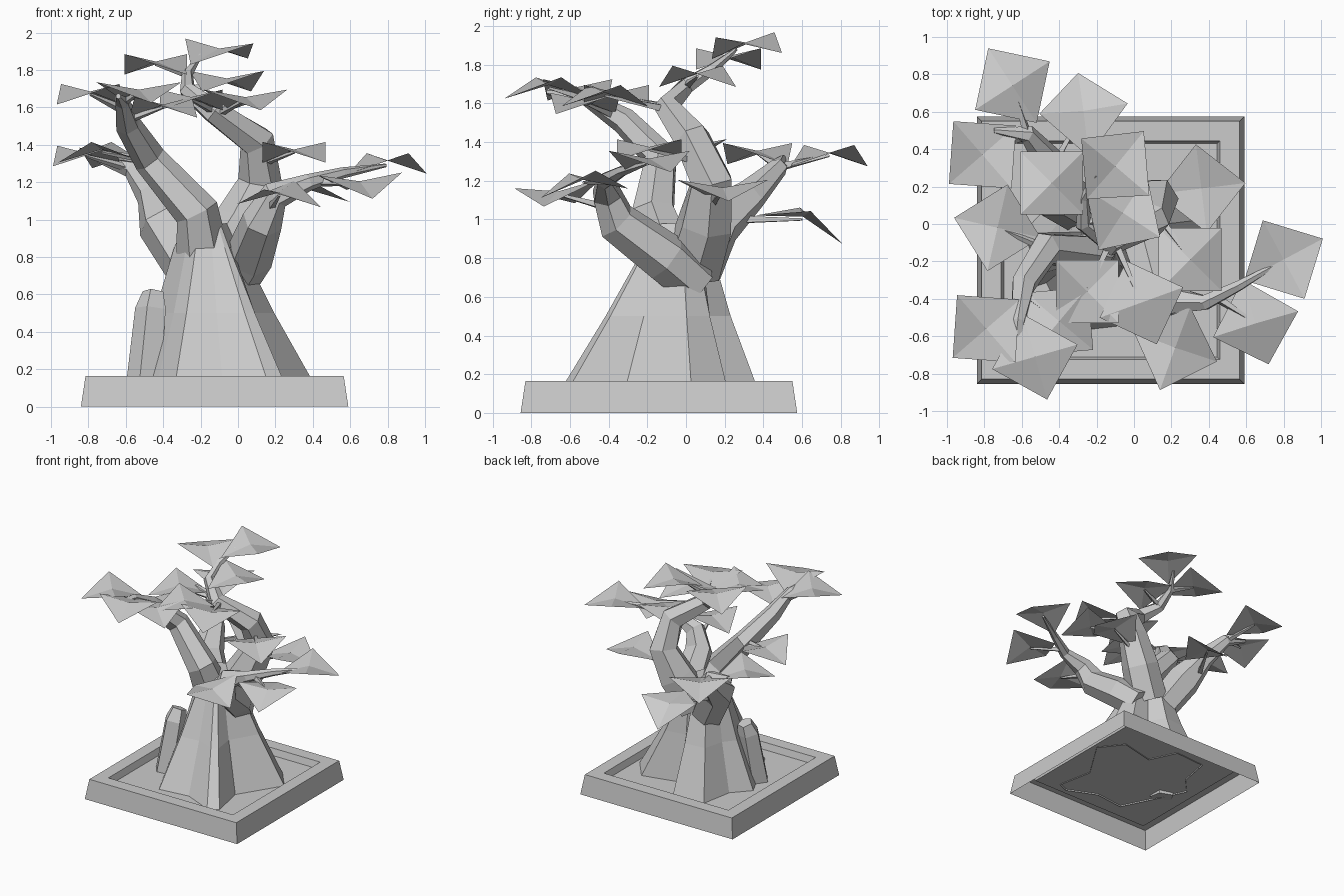
import bpy, bmesh, math
from mathutils import Vector, Matrix


def finish(bm, name, fix=True):
    if fix:
        bmesh.ops.recalc_face_normals(bm, faces=bm.faces[:])
    me = bpy.data.meshes.new(name)
    bm.to_mesh(me)
    bm.free()
    ob = bpy.data.objects.new(name, me)
    bpy.context.collection.objects.link(ob)
    return ob


def loft(bm, rings, cap=True):
    vs = [[bm.verts.new(p) for p in r] for r in rings]
    n = len(vs[0])
    for a, b in zip(vs, vs[1:]):
        for i in range(n):
            j = (i + 1) % n
            bm.faces.new((a[i], a[j], b[j], b[i]))
    if cap:
        bm.faces.new(vs[-1])
    return vs


def limb(name, pts, sides=6, twist=0.3):
    """Faceted tapering limb through (x, y, z, radius) points."""
    bm = bmesh.new()
    P = [Vector(p[:3]) for p in pts]
    rings = []
    side = None
    for i, p in enumerate(P):
        t = (P[min(i + 1, len(P) - 1)] - P[max(i - 1, 0)]).normalized()
        if side is None:
            side = t.cross(Vector((0.3, 1, 0.1))).normalized()
        side = (side - t * side.dot(t)).normalized()
        up = t.cross(side)
        ring = []
        for k in range(sides):
            a = math.tau * k / sides + twist
            ring.append(p + (side * math.cos(a) + up * math.sin(a)) * pts[i][3])
        rings.append(ring)
    vs = loft(bm, rings)
    bm.faces.new(vs[0][::-1])
    return finish(bm, name)


# Tray: open below, sloped walls, flat rim, sunken soil
bm = bmesh.new()
rings = []
for h, z in ((0.715, 0), (0.69, 0.165), (0.585, 0.165), (0.57, 0.11)):
    rings.append([(-0.125 + sx * h, -0.14 + sy * h, z)
                  for sx, sy in ((-1, -1), (1, -1), (1, 1), (-1, 1))])
loft(bm, rings)
finish(bm, "tray", False)

# Trunk: star-shaped root flare narrowing to a rounded neck
roots = [(0.42, 0.03), (0.27, 0.22), (-0.03, 0.15), (-0.14, 0.38), (-0.42, 0.36),
         (-0.47, 0.09), (-0.60, -0.05), (-0.44, -0.38), (-0.34, -0.58),
         (-0.08, -0.55), (0.17, -0.66), (0.26, -0.62), (0.2, -0.32)]
bm = bmesh.new()
rings = []
for z, k, r in ((0.1, 1.0, 0), (0.5, 0.55, 0.04), (0.85, 0.12, 0.12), (0.98, 0.05, 0.09)):
    ring = []
    for x, y in roots:
        d = Vector((x + 0.17, y + 0.04))
        d = d * k + d.normalized() * r
        ring.append((d.x - 0.17, d.y - 0.04, z))
    rings.append(ring)
loft(bm, rings)
finish(bm, "trunk")
limb("side_root", [(-0.50, -0.24, 0.1, 0.1), (-0.46, -0.18, 0.52, 0.09), (-0.45, -0.15, 0.61, 0.06)], 5)

# Main branches
limb("branch_front_left", [(-0.18, -0.06, 0.75, 0.15), (-0.22, -0.17, 1.04, 0.12),
                           (-0.47, -0.13, 1.32, 0.09), (-0.59, -0.32, 1.51, 0.07),
                           (-0.62, -0.52, 1.63, 0.04), (-0.64, -0.72, 1.66, 0.015)])
limb("branch_right", [(-0.02, 0.06, 0.66, 0.12), (0.06, -0.1, 0.80, 0.13), (0.13, -0.36, 0.99, 0.11),
                      (0.2, -0.41, 1.13, 0.08), (0.38, -0.42, 1.2, 0.045), (0.56, -0.33, 1.25, 0.03),
                      (0.79, -0.2, 1.29, 0.01)])
limb("branch_top", [(-0.12, 0.03, 0.75, 0.16), (0.02, 0.1, 0.98, 0.15), (0.12, 0.13, 1.2, 0.12),
                    (0.1, 0.03, 1.42, 0.10), (-0.13, -0.1, 1.58, 0.07), (-0.27, 0.0, 1.69, 0.045),
                    (-0.27, 0.14, 1.78, 0.03), (-0.2, 0.26, 1.88, 0.01)])
limb("branch_back_left", [(-0.22, 0.04, 0.68, 0.13), (-0.40, 0.15, 0.98, 0.14), (-0.46, 0.34, 1.13, 0.085),
                          (-0.57, 0.48, 1.27, 0.05), (-0.75, 0.5, 1.32, 0.015)])

# Leaves: x, y, z, yaw in degrees, which diagonal lifts, tilt about x in degrees
leaves = [(-0.65, 0.74, 1.33, -12, -1, 0), (-0.27, 0.6, 1.0, -38, -1, -18),
          (-0.81, 0.37, 1.34, -4, 1, 0), (-0.73, -0.02, 1.36, 32, -1, 0),
          (-0.44, 0.22, 1.83, 0, -1, 0), (-0.10, 0.31, 1.90, 5, 1, 5),
          (-0.06, 0.06, 1.74, 12, 1, 0), (0.36, 0.19, 1.15, -38, 1, 0),
          (0.30, -0.19, 1.36, 0, -1, 0), (0.80, -0.19, 1.30, -17, 1, 0),
          (0.65, -0.53, 1.19, -28, -1, 6), (-0.25, -0.36, 1.64, 0, 1, 0),
          (0.04, -0.42, 1.64, -25, -1, 0), (0.22, -0.66, 1.13, 25, -1, 6),
          (-0.53, -0.71, 1.68, -29, -1, 0), (-0.79, -0.56, 1.67, -4, 1, 0),
          (-0.40, -0.52, 1.60, 5, -1, 0)]
for i, (x, y, z, yaw, s, tilt) in enumerate(leaves):
    bm = bmesh.new()
    m = (Matrix.Translation((x, y, z)) @ Matrix.Rotation(math.radians(tilt), 4, 'X')
         @ Matrix.Rotation(math.radians(yaw), 4, 'Z'))
    h = 0.168
    c = bm.verts.new(m @ Vector((0, 0, 0.015)))
    q = [bm.verts.new(m @ Vector((a * h, b * h, -0.055 * s * a * b)))
         for a, b in ((-1, -1), (1, -1), (1, 1), (-1, 1))]
    for k in range(4):
        bm.faces.new((c, q[k], q[(k + 1) % 4]))
    finish(bm, "leaf_%02d" % (i + 1), False)

# Twigs: branch point to leaf number
twigs = [((-0.57, 0.48, 1.27), 1), ((-0.44, 0.3, 1.0), 2), ((-0.57, 0.48, 1.27), 3),
         ((-0.47, -0.13, 1.32), 4), ((-0.27, 0.14, 1.78), 5), ((-0.27, 0.0, 1.69), 7),
         ((0.06, 0.12, 1.05), 8), ((0.12, 0.06, 1.3), 9), ((0.45, -0.4, 1.2), 11),
         ((-0.13, -0.1, 1.58), 12), ((-0.1, -0.1, 1.57), 13), ((0.17, -0.4, 1.06), 14),
         ((-0.62, -0.5, 1.62), 15), ((-0.62, -0.45, 1.59), 16), ((-0.6, -0.36, 1.53), 17)]
for p, n in twigs:
    x, y, z = leaves[n - 1][:3]
    limb("twig_%02d" % n, [(*p, 0.025), (x, y, z, 0.008)], 4)
